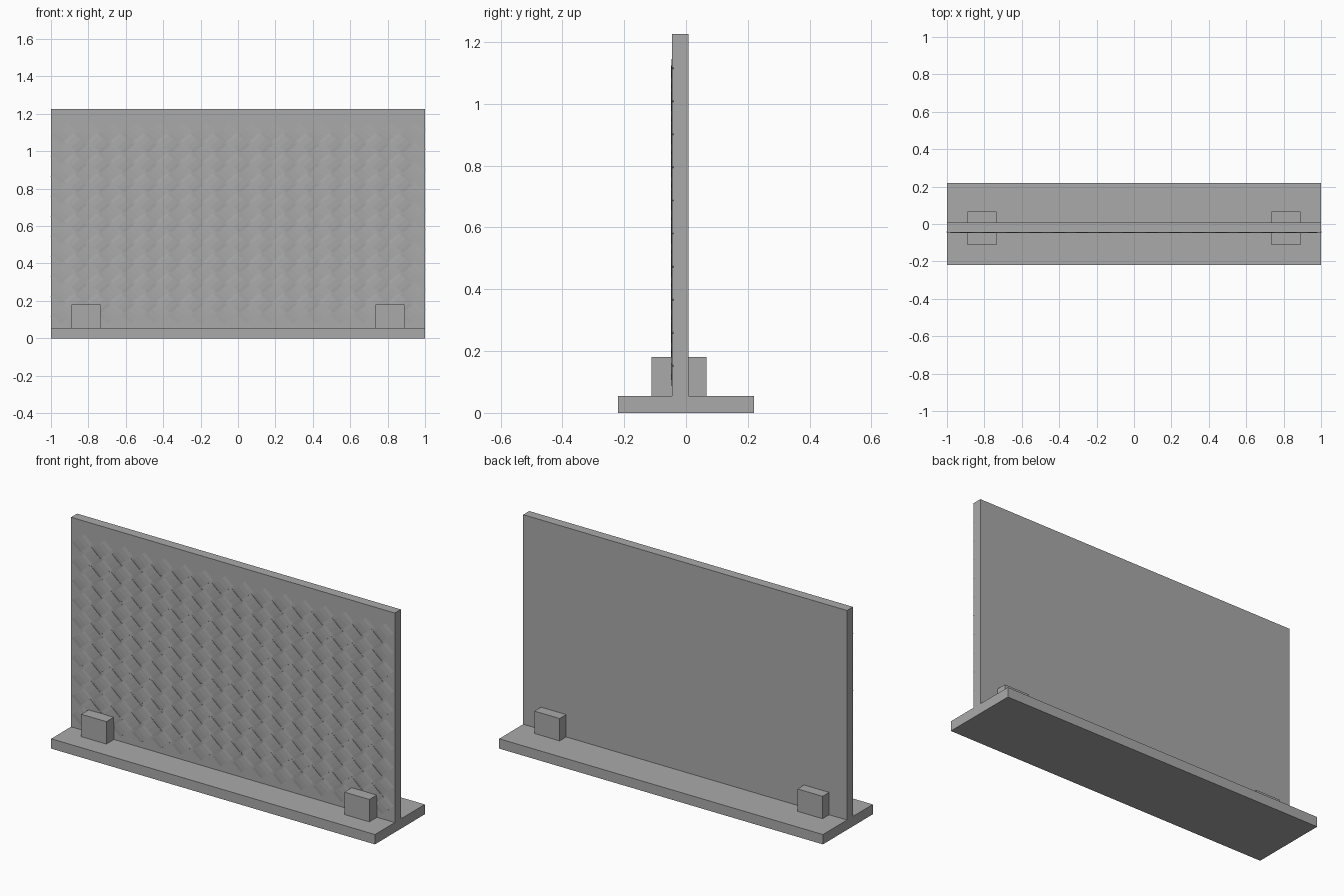
import bpy
import bmesh
from mathutils import Vector

cube = bpy.data.objects.get("Cube")
if cube:
    bpy.data.objects.remove(cube, do_unlink=True)

GREY = (0.4, 0.4, 0.4, 1)
grey = bpy.data.materials.new("plain grey")
grey.use_nodes = True
grey.diffuse_color = GREY
grey.node_tree.nodes["Principled BSDF"].inputs["Base Color"].default_value = GREY


def add_object(name, bm):
    bmesh.ops.recalc_face_normals(bm, faces=bm.faces)
    mesh = bpy.data.meshes.new(name)
    bm.to_mesh(mesh)
    bm.free()
    mesh.materials.append(grey)
    obj = bpy.data.objects.new(name, mesh)
    bpy.context.scene.collection.objects.link(obj)
    return obj


def box(name, low, high):
    bm = bmesh.new()
    bmesh.ops.create_cube(bm, size=1)
    low, high = Vector(low), Vector(high)
    for v in bm.verts:
        v.co = (low + high) / 2 + v.co * (high - low)
    return add_object(name, bm)


# Base plate and upright panel
BASE_TOP = 0.055
FRONT, BACK = -0.045, 0.008
box("base_plate", (-1, -0.22, 0), (1, 0.22, BASE_TOP))
box("upright_panel", (-1, FRONT, BASE_TOP), (1, BACK, 1.225))

# Four support blocks, front and back at each end
for side, x in (("right", -0.89), ("left", 0.735)):
    box("front_block_" + side, (x, -0.112, BASE_TOP), (x + 0.155, FRONT, 0.18))
    box("back_block_" + side, (x, BACK, BASE_TOP), (x + 0.155, 0.066, 0.18))

# Woven relief: arched strips that dip under the panel face at both ends
PITCH_X, PITCH_Z = 0.126, 0.107
ROWS, COLUMNS = 10, 16


def strip(bm, x, z, slope):
    along = Vector((PITCH_X * slope, 0, PITCH_Z)) * 0.37
    across = Vector((PITCH_X, 0, -PITCH_Z * slope)) * 0.2
    centre = Vector((x, FRONT, z))
    rails = []
    for t in (-1, -0.5, 0, 0.5, 1):
        lift = Vector((0, 0.001 - 0.004 * (1 - t * t), 0))
        sunk = Vector((0, 0.004, 0))
        mid = centre + along * t
        points = (mid - across + sunk, mid - across + lift,
                  mid + across + lift, mid + across + sunk)
        rails.append([bm.verts.new(p) for p in points])
    for a, b in zip(rails, rails[1:]):
        for k in range(4):
            bm.faces.new((a[k], a[(k + 1) % 4], b[(k + 1) % 4], b[k]))
    bm.faces.new(rails[0])
    bm.faces.new(rails[-1])


bm = bmesh.new()
for row in range(ROWS):
    for col in range(COLUMNS):
        x = (col - (COLUMNS - 1) / 2) * PITCH_X * 0.985
        z = 0.134 + row * PITCH_Z
        strip(bm, x, z, 1)
        if col < COLUMNS - 1 and row < ROWS - 1:
            strip(bm, x + PITCH_X / 2, z + PITCH_Z / 2, -1)
add_object("woven_relief", bm)
